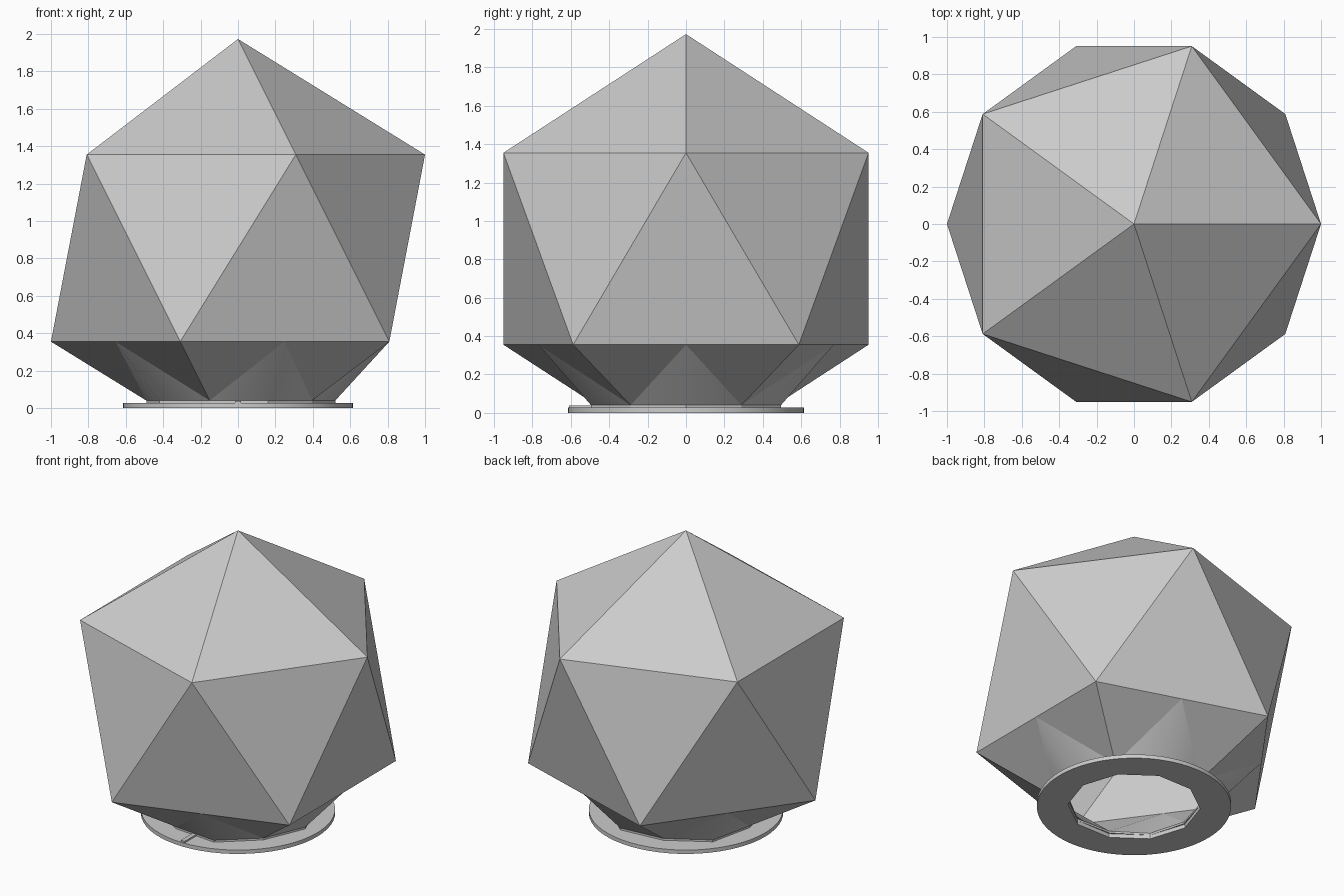
import bpy
import bmesh
from math import sin, cos, radians
from mathutils import Vector

cube = bpy.data.objects.get("Cube")
if cube:
    bpy.data.objects.remove(cube, do_unlink=True)

grey = bpy.data.materials.new("plain grey")
grey.use_nodes = True
colour = (0.6, 0.6, 0.6, 1)
grey.diffuse_color = colour
grey.node_tree.nodes["Principled BSDF"].inputs["Base Color"].default_value = colour

CENTRE = 0.855      # height of the solid's middle
PLATE = 0.027       # base plate thickness
NECK = 0.04         # where the cut solid meets the neck


def polar(r, degrees, z):
    a = radians(degrees)
    return Vector((r * cos(a), r * sin(a), z))


def finish(bm, name):
    bmesh.ops.recalc_face_normals(bm, faces=bm.faces)
    mesh = bpy.data.meshes.new(name)
    bm.to_mesh(mesh)
    bm.free()
    mesh.materials.append(grey)
    obj = bpy.data.objects.new(name, mesh)
    bpy.context.collection.objects.link(obj)
    return obj


def bridge(bm, a, b):
    n = len(a)
    for i in range(n):
        bm.faces.new((a[i], a[(i + 1) % n], b[(i + 1) % n], b[i]))


def shell(bm, s, r_mid, r_corner):
    """Twenty-sided solid, open below, with its lower cap blended to a decagon."""
    top = bm.verts.new((0, 0, CENTRE + 1.118 * s))
    ring = lambda r, start, z: [bm.verts.new(polar(r, start + 72 * k, z)) for k in range(5)]
    upper = ring(s, 0, CENTRE + s / 2)
    lower = ring(s, 36, CENTRE - s / 2)
    middle = ring(s * cos(radians(36)), 0, CENTRE - s / 2)
    base_mid = ring(r_mid, 0, NECK)
    base_corner = ring(r_corner, 36, NECK)
    for k in range(5):
        n = (k + 1) % 5
        bm.faces.new((top, upper[k], upper[n]))
        bm.faces.new((lower[k], upper[n], upper[k]))
        bm.faces.new((upper[k], lower[k - 1], middle[k], lower[k]))
        for j in (k - 1, k):
            bm.faces.new((lower[j], middle[k], base_corner[j]))
            fan = bm.faces.new((middle[k], base_corner[j], base_mid[k]))
            fan.smooth = True
    return [v for pair in zip(base_mid, base_corner) for v in pair]


# Hollow faceted shade with a short neck
bm = bmesh.new()
rims = []
for s, r_mid, r_corner in ((1, 0.52, 0.49), (0.95, 0.42, 0.41)):
    rim = shell(bm, s, r_mid, r_corner)
    foot = [bm.verts.new((v.co.x, v.co.y, PLATE)) for v in rim]
    bridge(bm, rim, foot)
    rims.append(foot)
bridge(bm, *rims)
finish(bm, "faceted_shade")

# Round base plate with a ten-sided opening
bm = bmesh.new()
loops = []
for r, z, round_edge in ((0.615, 0, True), (0.615, PLATE, True),
                         (0.42, PLATE, False), (0.42, 0, False)):
    loop = []
    for a in range(0, 360, 6):
        f = 1 if round_edge else cos(radians(18)) / cos(radians(a % 36 - 18))
        loop.append(bm.verts.new(polar(r * f, a, z)))
    loops.append(loop)
for i in range(4):
    bridge(bm, loops[i], loops[(i + 1) % 4])
plate = finish(bm, "base_plate")
bpy.context.view_layer.objects.active = plate
plate.select_set(True)
bpy.ops.object.shade_smooth_by_angle(angle=radians(30))

# Small locating key on the front of the plate
bm = bmesh.new()
bmesh.ops.create_cube(bm, size=1)
for v in bm.verts:
    v.co = Vector((v.co.x * 0.03, v.co.y * 0.13 - 0.545, v.co.z * 0.02 + 0.028))
finish(bm, "locating_key")
